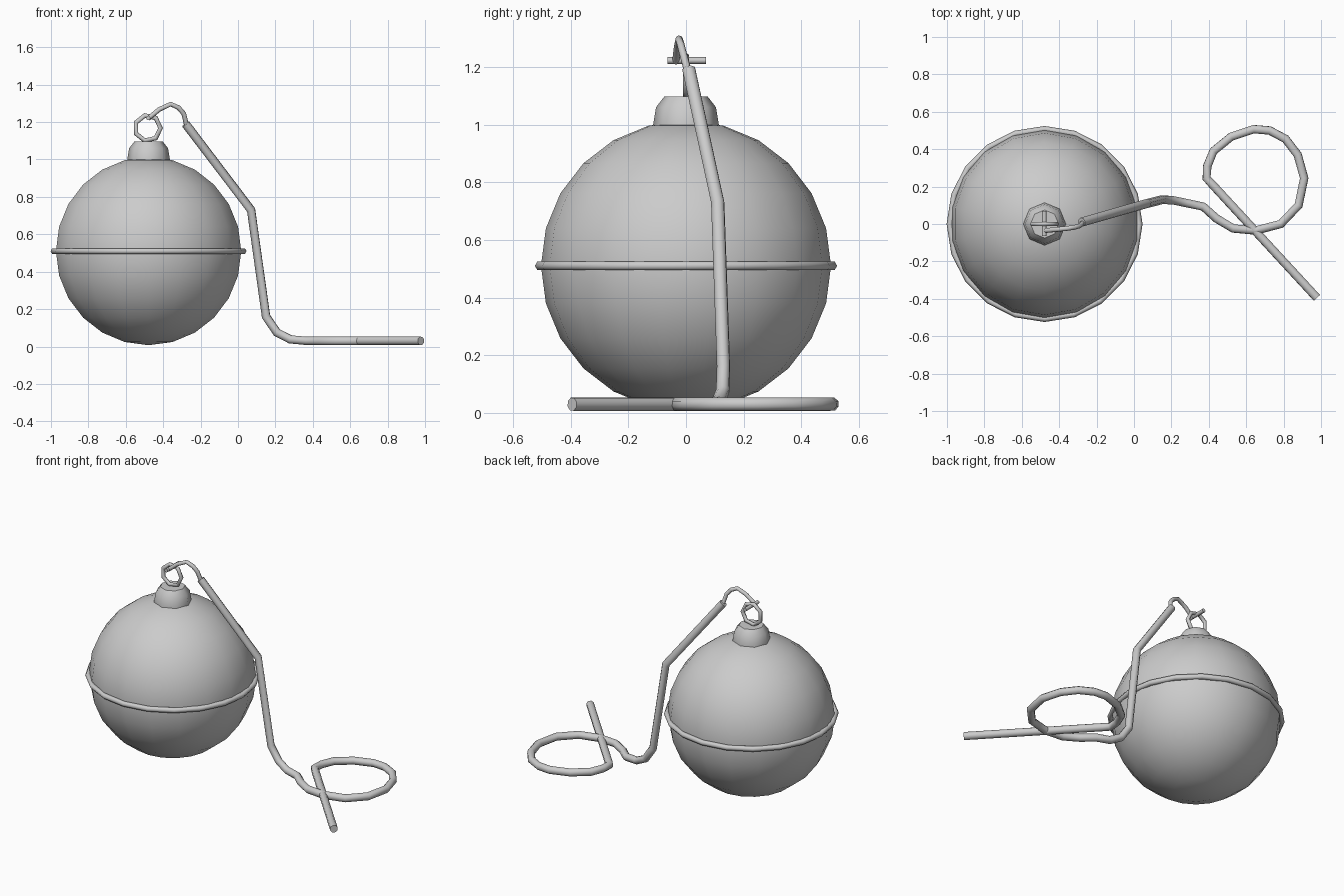
import bpy
import math

if "Cube" in bpy.data.objects:
    bpy.data.objects.remove(bpy.data.objects["Cube"])

CX, CZ = -0.478, 0.51      # ball centre


def smooth(obj, name, angle=50):
    obj.name = name
    bpy.ops.object.select_all(action='DESELECT')
    obj.select_set(True)
    bpy.context.view_layer.objects.active = obj
    bpy.ops.object.shade_smooth_by_angle(angle=math.radians(angle))
    return obj


def wire(name, points, radius):
    """Round eight-sided wire along a polyline, turned into a mesh."""
    curve = bpy.data.curves.new(name, 'CURVE')
    curve.dimensions = '3D'
    curve.bevel_depth = radius
    curve.bevel_resolution = 2
    curve.use_fill_caps = True
    spline = curve.splines.new('POLY')
    spline.points.add(len(points) - 1)
    for p, co in zip(spline.points, points):
        p.co = (*co, 1)
    obj = bpy.data.objects.new(name, curve)
    bpy.context.collection.objects.link(obj)
    bpy.ops.object.select_all(action='DESELECT')
    obj.select_set(True)
    bpy.context.view_layer.objects.active = obj
    bpy.ops.object.convert(target='MESH')
    return smooth(bpy.context.object, name)


def lathe(name, profile, sides, x):
    """Capped surface of revolution from (radius, z) pairs."""
    verts = [(x + r * math.cos(2 * math.pi * i / sides),
              r * math.sin(2 * math.pi * i / sides), z)
             for r, z in profile for i in range(sides)]
    faces = [(k * sides + i, k * sides + (i + 1) % sides,
              (k + 1) * sides + (i + 1) % sides, (k + 1) * sides + i)
             for k in range(len(profile) - 1) for i in range(sides)]
    top = (len(profile) - 1) * sides
    faces += [tuple(reversed(range(sides))), tuple(range(top, top + sides))]
    mesh = bpy.data.meshes.new(name)
    mesh.from_pydata(verts, [], faces)
    obj = bpy.data.objects.new(name, mesh)
    bpy.context.collection.objects.link(obj)
    return smooth(obj, name)


# Ball and the seam band around its middle
bpy.ops.mesh.primitive_uv_sphere_add(segments=18, ring_count=12, radius=0.503,
                                     location=(CX, 0, CZ))
smooth(bpy.context.object, "ball")
bpy.ops.mesh.primitive_torus_add(major_segments=20, minor_segments=6,
                                 major_radius=0.507, minor_radius=0.017,
                                 location=(CX, 0, CZ))
smooth(bpy.context.object, "seam_band", 70)

# Cap on top of the ball
lathe("cap", [(0.114, 0.97), (0.114, 1.0), (0.104, 1.06), (0.075, 1.097)], 8, CX)

# Hanging ring and the crossbar through it
bpy.ops.mesh.primitive_torus_add(major_segments=7, minor_segments=6,
                                 major_radius=0.069, minor_radius=0.013,
                                 location=(-0.483, 0, 1.168),
                                 rotation=(math.pi / 2, 0, 0))
smooth(bpy.context.object, "hanging_ring", 70)
wire("ring_crossbar", [(-0.48, -0.065, 1.222), (-0.48, 0.07, 1.222)], 0.012)

# Thin hook joining the stand to the ring
wire("hook", [(-0.272, 0.01, 1.17), (-0.29, -0.01, 1.245), (-0.318, -0.018, 1.277),
              (-0.36, -0.024, 1.296), (-0.42, -0.03, 1.268),
              (-0.482, -0.036, 1.218)], 0.013)

# Stand: leaning arm, bend, then a flat loop crossing over its own tail
Z = 0.03
arm = [(-0.28, 0.01, 1.19), (0.07, 0.11, 0.73), (0.15, 0.13, 0.16),
       (0.208, 0.127, 0.075), (0.28, 0.112, 0.038)]
loop = [(0.37, 0.093), (0.44, 0.03), (0.53, -0.024), (0.65, -0.035),
        (0.785, 0.0), (0.88, 0.1), (0.91, 0.245), (0.875, 0.37),
        (0.81, 0.455), (0.725, 0.5), (0.64, 0.507), (0.52, 0.467),
        (0.425, 0.39), (0.392, 0.31), (0.388, 0.245), (0.42, 0.21), (0.978, -0.395)]
wire("stand_wire", arm + [(x, y, Z) for x, y in loop], 0.024)
